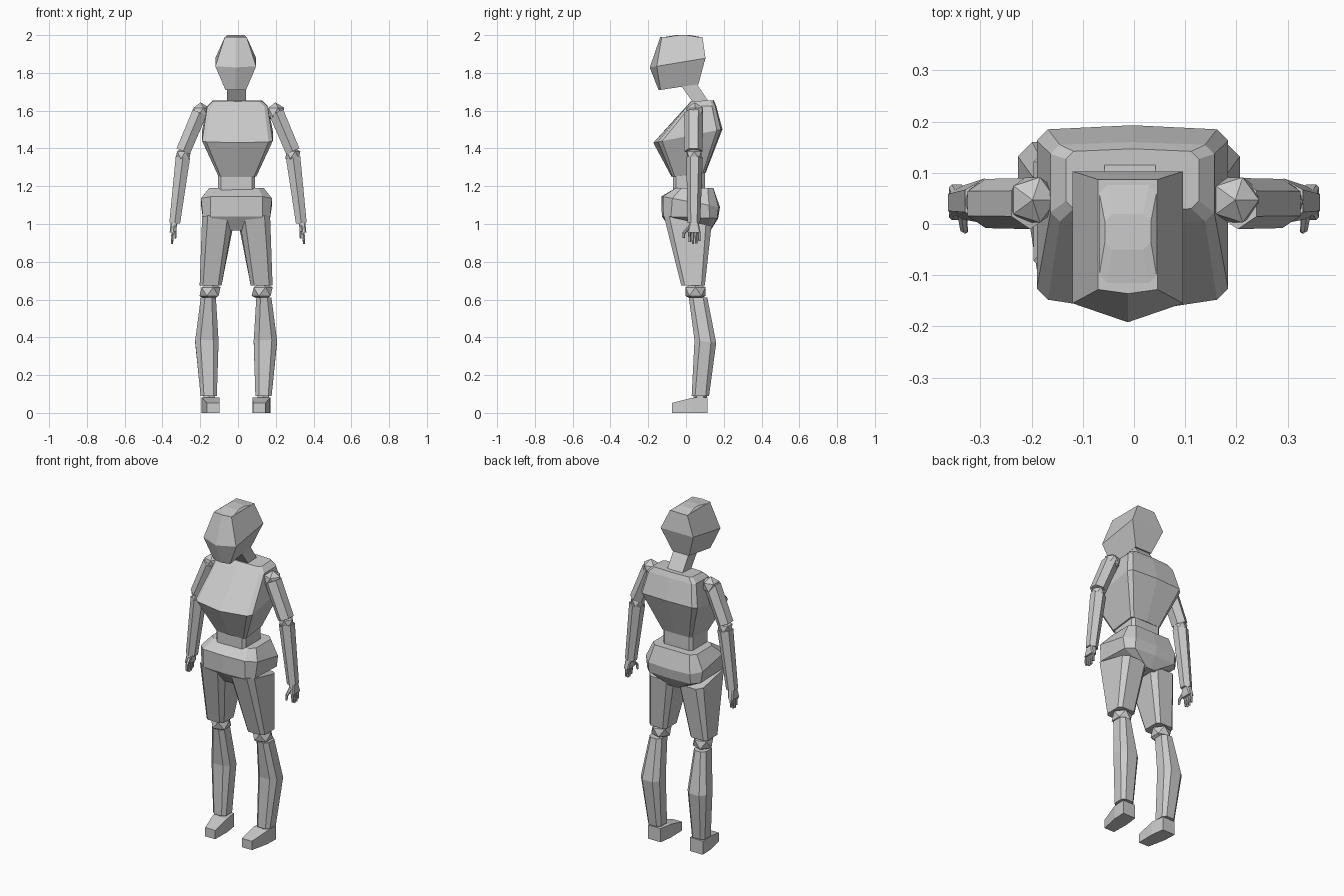
import bpy, bmesh
from math import cos, sin, pi
from mathutils import Vector

CX = -0.008  # midline of the body


def loft(name, rings):
    """Skin a stack of equal-length rings and cap both ends."""
    bm = bmesh.new()
    vs = [[bm.verts.new(p) for p in r] for r in rings]
    n = len(vs[0])
    for a, b in zip(vs, vs[1:]):
        for i in range(n):
            j = (i + 1) % n
            bm.faces.new((a[i], a[j], b[j], b[i]))
    bm.faces.new(vs[0])
    bm.faces.new(vs[-1])
    bmesh.ops.recalc_face_normals(bm, faces=bm.faces)
    me = bpy.data.meshes.new(name)
    bm.to_mesh(me)
    bm.free()
    ob = bpy.data.objects.new(name, me)
    bpy.context.collection.objects.link(ob)
    return ob


def ring(cx, hx, y0, y1, z0, z1=None, c=0.0, front=0.0, back=0.0):
    """Box section with chamfer c, pointed front/back, z sloping front to back."""
    z1 = z0 if z1 is None else z1
    if c:
        half = [(hx - c, y0), (hx, y0 + c), (hx, y1 - c), (hx - c, y1)]
    else:
        half = [(hx, y0), (hx, y1)]
    pts = [(0, y0 - front)] + half + [(0, y1 + back)] + [(-x, y) for x, y in reversed(half)]
    return [(cx + x, y, z0 + (z1 - z0) * (y - y0) / (y1 - y0)) for x, y in pts]


def limb(name, a, b, ra, rb, sx=1.0):
    """Six-sided tapered tube between two points."""
    a, b = Vector(a), Vector(b)
    v = Vector((0, 1, 0))
    u = v.cross(b - a).normalized()
    w = (b - a).cross(u).normalized()
    hexagon = lambda p, r: [p + u * (sx * r * sin(i * pi / 3)) + w * (r * cos(i * pi / 3)) for i in range(6)]
    return loft(name, [hexagon(a, ra), hexagon(b, rb)])


def joint(name, loc, r, sz=1.0):
    bpy.ops.mesh.primitive_ico_sphere_add(subdivisions=1, radius=r, location=loc)
    bpy.context.object.name = name
    bpy.context.object.scale = (1, 1, sz)


# Head and neck
loft("head", [
    ring(-0.012, 0.055, -0.135, 0.066, 1.71, 1.74, front=0.01),
    ring(-0.012, 0.108, -0.155, 0.103, 1.835, 1.878, front=0.037),
    ring(-0.012, 0.058, -0.128, 0.087, 1.99, 1.99, front=0.008)])
loft("neck", [
    ring(CX, 0.05, 0.055, 0.118, 1.62, 1.65),
    ring(CX, 0.05, -0.025, 0.045, 1.73, 1.76)])

# Torso, waist and pelvis
loft("torso", [
    ring(CX + .005, 0.10, -0.072, 0.10, 1.25, 1.27, 0.012, 0.004, 0.004),
    ring(CX + .005, 0.187, -0.148, 0.185, 1.435, 1.50, 0.022, 0.025, 0.008),
    ring(CX + .005, 0.160, 0.005, 0.155, 1.622, 1.625, 0.018, 0.004, 0.005),
    ring(CX + .005, 0.130, 0.03, 0.142, 1.65, 1.655, 0.015, 0.004, 0.005)])
loft("waist", [
    ring(CX, 0.097, -0.068, 0.10, 1.17, 1.17, 0.015),
    ring(CX, 0.097, -0.068, 0.10, 1.27, 1.28, 0.015)])
loft("pelvis", [
    ring(CX, 0.04, -0.075, 0.13, 0.965, 0.965, 0.012),
    ring(CX, 0.178, -0.12, 0.165, 1.04, 1.03, 0.04, 0.008, 0.005),
    ring(CX, 0.188, -0.122, 0.172, 1.145, 1.09, 0.05, 0.008, 0.008),
    ring(CX, 0.145, -0.055, 0.145, 1.19, 1.19, 0.03)])

for side, s in (("left", 1), ("right", -1)):
    # Arms
    joint(side + "_shoulder", (s * 0.198, 0.047, 1.592), 0.052)
    limb(side + "_upper_arm", (s * 0.203, 0.04, 1.59), (s * 0.29, 0.04, 1.385), 0.05, 0.048, 0.92)
    joint(side + "_elbow", (s * 0.29, 0.043, 1.365), 0.045, 0.95)
    limb(side + "_forearm", (s * 0.292, 0.045, 1.352), (s * 0.335, 0.042, 1.005), 0.044, 0.033)

    # Hands with four fingers and a thumb
    hx = s * 0.346
    loft(side + "_palm", [
        ring(s * 0.338, 0.018, 0.018, 0.066, 1.01, c=0.006),
        ring(hx, 0.016, 0.008, 0.077, 0.955, c=0.006)])
    for i, tip in enumerate((0.905, 0.895, 0.897, 0.91)):
        y = 0.018 + i * 0.017
        limb(side + "_finger", (hx, y, 0.96), (hx + s * 0.003, y + 0.002, tip), 0.008, 0.006)
    limb(side + "_thumb", (hx - s * 0.01, 0.02, 0.985), (hx - s * 0.014, -0.01, 0.955), 0.010, 0.008)
    limb(side + "_thumb_tip", (hx - s * 0.014, -0.01, 0.958), (hx - s * 0.016, -0.013, 0.925), 0.008, 0.006)

    # Legs, mirrored about the body midline
    lx = lambda x: -0.01 + s * x
    loft(side + "_thigh", [
        ring(lx(0.135), 0.058, -0.025, 0.10, 0.675, c=0.018),
        ring(lx(0.097), 0.083, -0.118, 0.135, 1.045, 0.99, 0.03)])
    joint(side + "_knee", (lx(0.138), 0.05, 0.642), 0.062, 0.82)
    loft(side + "_shin", [
        ring(lx(0.145), 0.043, 0.03, 0.122, 0.09, c=0.018),
        ring(lx(0.155), 0.062, 0.045, 0.16, 0.385, 0.37, 0.028),
        ring(lx(0.147), 0.040, 0.015, 0.113, 0.61, c=0.022)])
    # Feet, toes turned slightly inward
    toe, mid, heel = (
        [(lx(x - w), y, 0), (lx(x + w), y, 0), (lx(x + w), y, z), (lx(x - w), y, z)]
        for x, w, y, z in ((0.122, 0.033, -0.075, 0.053), (0.133, 0.046, 0.035, 0.08), (0.140, 0.042, 0.115, 0.082)))
    loft(side + "_foot", [toe, mid, heel])
    limb(side + "_ankle", (lx(0.143), 0.076, 0.07), (lx(0.143), 0.076, 0.1), 0.035, 0.035)

# Bottom-of-crown cap: shallow ridge on the head top
loft("crown", [
    ring(-0.012, 0.058, -0.128, 0.087, 1.988, c=0.015),
    ring(-0.012, 0.045, -0.05, 0.02, 2.0, c=0.015)])
